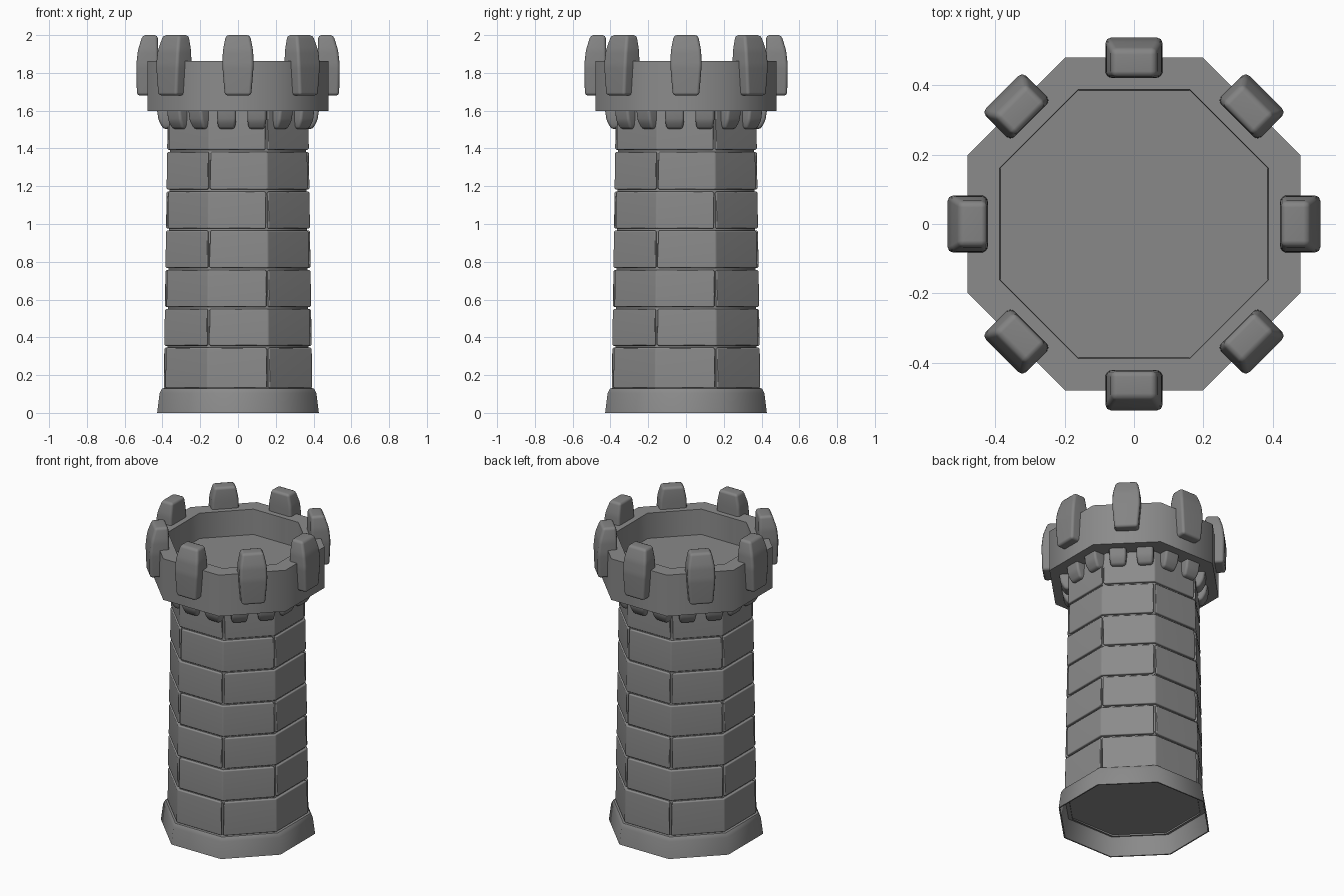
import bpy, bmesh
from math import cos, sin, pi, radians
from mathutils import Matrix, Vector

if "Cube" in bpy.data.objects:
    bpy.data.objects.remove(bpy.data.objects["Cube"])

K = 1 / cos(pi / 8)  # octagon apothem -> corner radius


def grey(name, v):
    m = bpy.data.materials.new(name)
    m.diffuse_color = (v, v, v, 1)
    m.use_nodes = True
    m.node_tree.nodes["Principled BSDF"].inputs["Base Color"].default_value = m.diffuse_color
    return m


STONE = grey("stone_grey", 0.26)
TRIM = grey("trim_grey", 0.23)
FLOOR = grey("floor_grey", 0.25)


def finish(name, bm, mat, bevel=0.0, segments=1, angle=50):
    bmesh.ops.recalc_face_normals(bm, faces=bm.faces)
    if bevel:
        bmesh.ops.bevel(bm, geom=bm.edges[:], offset=bevel, segments=segments,
                        profile=0.5, affect='EDGES', clamp_overlap=True)
    me = bpy.data.meshes.new(name)
    bm.to_mesh(me)
    bm.free()
    me.materials.append(mat)
    ob = bpy.data.objects.new(name, me)
    bpy.context.collection.objects.link(ob)
    bpy.ops.object.select_all(action='DESELECT')
    ob.select_set(True)
    bpy.context.view_layer.objects.active = ob
    bpy.ops.object.shade_smooth_by_angle(angle=radians(angle))
    # large faces keep their own shading, bevels blend into them
    wn = ob.modifiers.new("weighted_normals", 'WEIGHTED_NORMAL')
    wn.keep_sharp = True
    return ob


def octagon(name, profile, mat):
    """Sweep an (apothem, z) profile round eight flat sides."""
    bm = bmesh.new()
    rings = []
    for a, z in profile:
        if a == 0:
            rings.append([bm.verts.new((0, 0, z))] * 8)
        else:
            rings.append([bm.verts.new((a * K * cos(pi / 8 + i * pi / 4),
                                        a * K * sin(pi / 8 + i * pi / 4), z)) for i in range(8)])
    for lo, hi in zip(rings, rings[1:]):
        for i in range(8):
            j = (i + 1) % 8
            bm.faces.new(list(dict.fromkeys((lo[i], lo[j], hi[j], hi[i]))))
    return finish(name, bm, mat)


def loft(bm, sections):
    """Skin equal-length vertex loops and cap both ends."""
    rings = [[bm.verts.new(p) for p in s] for s in sections]
    n = len(rings[0])
    for lo, hi in zip(rings, rings[1:]):
        for i in range(n):
            j = (i + 1) % n
            bm.faces.new((lo[i], lo[j], hi[j], hi[i]))
    bm.faces.new(rings[0][::-1])
    bm.faces.new(rings[-1])


def block(name, levels, turn, shift, bevel):
    """Block from (z, inner r, outer r, half width) levels on a tower side."""
    bm = bmesh.new()
    loft(bm, [[(r0, shift - w, z), (r1, shift - w, z), (r1, shift + w, z), (r0, shift + w, z)]
              for z, r0, r1, w in levels])
    bm.transform(Matrix.Rotation(turn, 4, 'Z'))
    return finish(name, bm, TRIM, bevel, 2)


def brick(name, a0, a1, z0, z1, start):
    """Stone bent round one corner, covering two sides."""
    def path(a):
        c = [Vector((a * K * cos(start + i * pi / 4), a * K * sin(start + i * pi / 4), 0)) for i in range(3)]
        gap = 0.006
        c[0] += (c[1] - c[0]).normalized() * gap
        c[2] += (c[1] - c[2]).normalized() * gap
        return c
    bm = bmesh.new()
    sections = []
    for a, z in ((a0, z0), (a1, z1)):
        loop = path(a) + path(a - 0.06)[::-1]
        sections.append([(p.x, p.y, z) for p in loop])
    loft(bm, sections)
    return finish(name, bm, STONE, 0.007)


# flared foot with recessed underside
octagon("base", [(0.40, 0.12), (0.42, 0), (0.428, 0),
                 (0.415, 0.105), (0.402, 0.13), (0.35, 0.133)], STONE)
octagon("base_underside", [(0, 0.12), (0.402, 0.12)], STONE)

# mortar core behind the stones
octagon("mortar_core", [(0.376, 0.11), (0.358, 1.62)], STONE)

# seven staggered courses of four stones
edges = [0.125, 0.35, 0.555, 0.762, 0.97, 1.177, 1.387, 1.61]
for row in range(7):
    start = radians(-67.5 if row % 2 == 0 else -112.5)
    a = 0.393 - 0.003 * row
    for k in range(4):
        brick(f"stone_{row}_{k}", a, a - 0.003, edges[row] + 0.005, edges[row + 1] - 0.005,
              start + k * pi / 2)

# parapet wall and its sunken floor
octagon("parapet", [(0.34, 1.597), (0.48, 1.597), (0.48, 1.863),
                    (0.388, 1.863), (0.386, 1.70)], STONE)
octagon("floor", [(0.386, 1.70), (0, 1.70)], FLOOR)

for side in range(8):
    turn = -pi / 2 + side * pi / 4
    # battlement
    block(f"battlement_{side}",
          [(1.68, 0.43, 0.535, 0.07), (1.84, 0.422, 0.539, 0.083),
           (1.92, 0.422, 0.53, 0.08), (2.0, 0.425, 0.505, 0.064)], turn, 0, 0.016)
    # corbels under the parapet
    for n, shift in enumerate((-0.06, 0.10)):
        block(f"corbel_{side}_{n}",
              [(1.503, 0.34, 0.395, 0.042), (1.545, 0.34, 0.42, 0.05), (1.61, 0.34, 0.43, 0.05)],
              turn, shift, 0.014)
